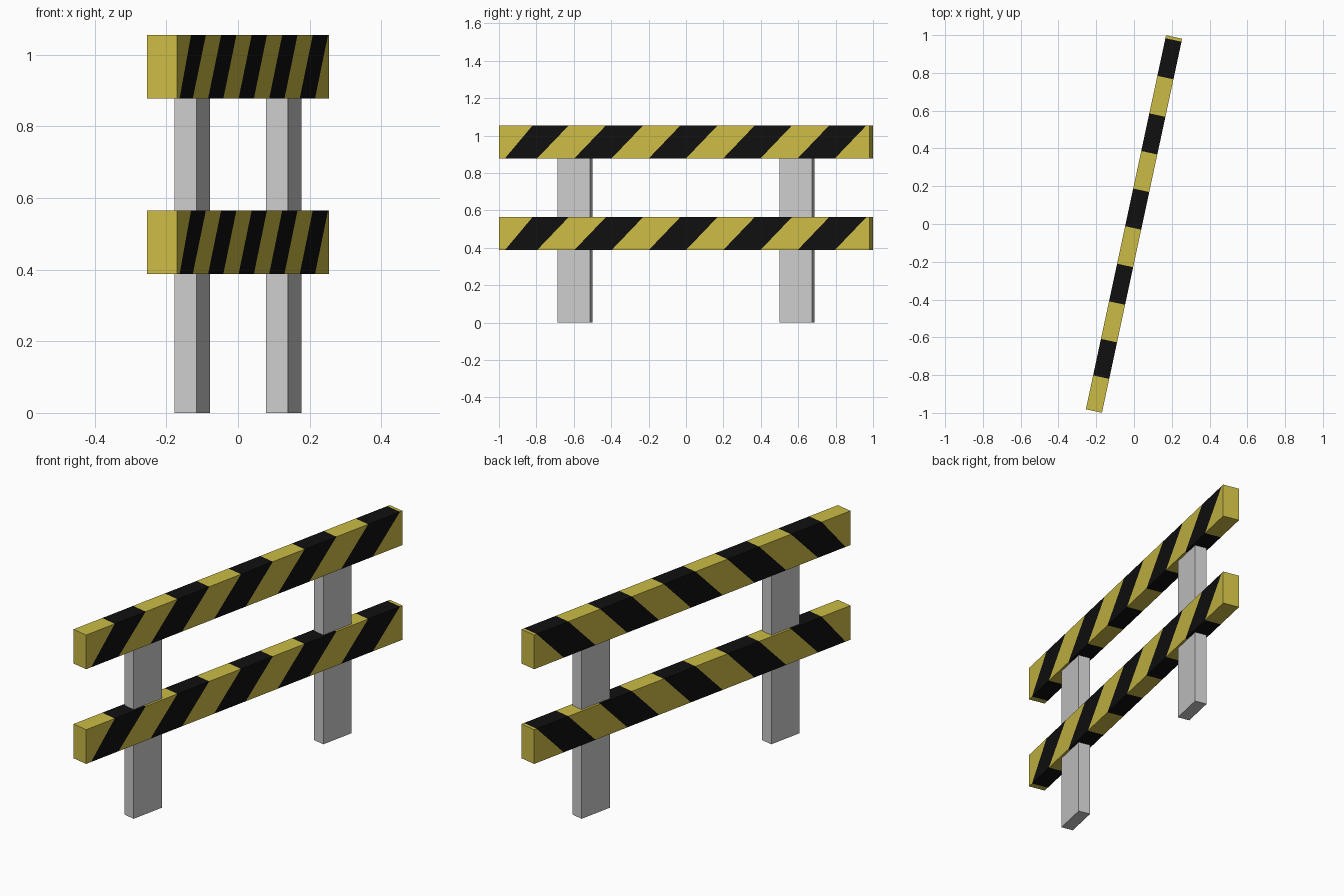
import bpy, bmesh, math
from mathutils import Matrix

if "Cube" in bpy.data.objects:
    bpy.data.objects.remove(bpy.data.objects["Cube"])

ANGLE = math.radians(-12.1)      # the whole barrier is turned about z
TURN = Matrix.Rotation(ANGLE, 4, 'Z')
LENGTH, THICK, HEIGHT = 2.025, 0.087, 0.177
STEP = 0.2035


def material(name, colour):
    m = bpy.data.materials.new(name)
    m.diffuse_color = (*colour, 1)
    m.use_nodes = True
    m.node_tree.nodes["Principled BSDF"].inputs["Base Color"].default_value = m.diffuse_color
    return m


yellow = material("yellow_paint", (0.60, 0.50, 0.06))
black = material("black_paint", (0.005, 0.005, 0.005))


def finish(name, bm, mats=()):
    bmesh.ops.recalc_face_normals(bm, faces=bm.faces)
    bm.transform(TURN)
    mesh = bpy.data.meshes.new(name)
    bm.to_mesh(mesh)
    bm.free()
    for m in mats:
        mesh.materials.append(m)
    obj = bpy.data.objects.new(name, mesh)
    bpy.context.collection.objects.link(obj)


# Striped rail: slanted cross-sections joined into alternating bands
def rail(name, z):
    half = LENGTH / 2
    cuts = [(-half, -half), (-0.981, -0.829)]
    cuts += [(0.009 + STEP * k, -0.015 + STEP * (k + 1) - 0.006) for k in range(-4, 5)]
    cuts += [(half, half)]
    bm = bmesh.new()
    rings = []
    for low, high in cuts:
        corners = [(-THICK / 2, low, z), (THICK / 2, low, z),
                   (THICK / 2, high, z + HEIGHT), (-THICK / 2, high, z + HEIGHT)]
        rings.append([bm.verts.new(c) for c in corners])
    for i, (a, b) in enumerate(zip(rings, rings[1:])):
        for j in range(4):
            k = (j + 1) % 4
            bm.faces.new((a[j], a[k], b[k], b[j])).material_index = i % 2
    bm.faces.new(rings[0])
    bm.faces.new(rings[-1])
    finish(name, bm, (yellow, black))


# Grey post standing on the ground and ending inside the top rail
def post(name, y):
    top = 0.97
    bm = bmesh.new()
    bmesh.ops.create_cube(bm, size=1, matrix=Matrix.Translation((0, y, top / 2))
                          @ Matrix.Diagonal((0.063, 0.18, top, 1)))
    finish(name, bm)


rail("lower_rail", 0.388)
rail("upper_rail", 0.878)
post("front_post", -0.607)
post("back_post", 0.607)
